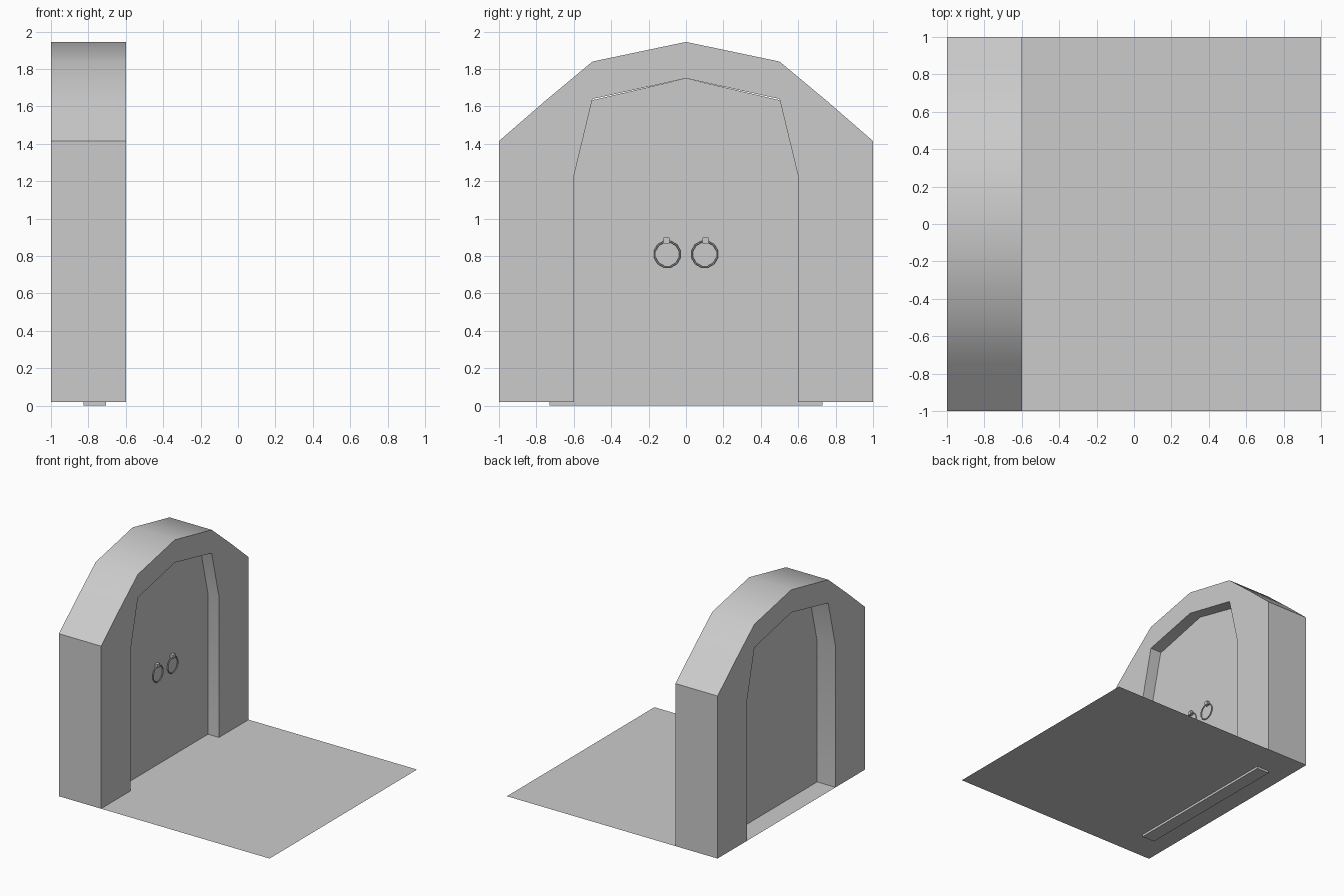
import bpy, bmesh, math
from mathutils import Matrix

if "Cube" in bpy.data.objects:
    bpy.data.objects.remove(bpy.data.objects["Cube"])


def make_object(name, bm):
    bmesh.ops.recalc_face_normals(bm, faces=bm.faces)
    mesh = bpy.data.meshes.new(name)
    bm.to_mesh(mesh)
    bm.free()
    obj = bpy.data.objects.new(name, mesh)
    bpy.context.collection.objects.link(obj)
    return obj


def extrude_profile(name, profile, x0, x1):
    """Solid from a (y, z) outline, extruded along x."""
    bm = bmesh.new()
    face = bm.faces.new([bm.verts.new((x0, y, z)) for y, z in profile])
    ext = bmesh.ops.extrude_face_region(bm, geom=[face], use_keep_orig=True)
    verts = [g for g in ext["geom"] if isinstance(g, bmesh.types.BMVert)]
    bmesh.ops.translate(bm, verts=verts, vec=(x1 - x0, 0, 0))
    return make_object(name, bm)


def mirrored(half):
    """Complete a right half outline that ends on y = 0."""
    return half + [(-y, z) for y, z in reversed(half[:-1])]


BASE = 0.02

# Floor sheet
bm = bmesh.new()
bmesh.ops.create_grid(bm, x_segments=1, y_segments=1, size=1,
                      matrix=Matrix.Translation((0, 0, BASE)))
make_object("floor", bm)

# Thick wall with a faceted arch outside and a doorway inside
outer = mirrored([(1, BASE), (1, 1.415), (0.75, 1.632), (0.5, 1.84), (0, 1.945)])
inner = mirrored([(0.6, BASE), (0.6, 1.225), (0.5, 1.64), (0, 1.75)])
wall = extrude_profile("arch_wall", outer + inner[::-1], -1, -0.6)
bpy.context.view_layer.objects.active = wall
wall.select_set(True)
bpy.ops.object.shade_smooth_by_angle(angle=math.radians(35))
wall.select_set(False)

for side, label in ((-1, "left"), (1, "right")):
    # Door leaf, its outer edge tucked into the wall
    leaf = [(0, 0), (0.73, 0), (0.73, 1.22), (0.61, 1.608), (0, 1.75)]
    extrude_profile(label + "_door", [(side * y, z) for y, z in leaf], -0.825, -0.705)

    # Hanging ring handle
    bpy.ops.mesh.primitive_torus_add(
        major_segments=12, minor_segments=6, major_radius=0.069, minor_radius=0.005,
        location=(-0.69, side * 0.1, 0.81), rotation=(math.radians(15), 0, 0))
    ring = bpy.context.object
    ring.name = label + "_ring"
    ring.rotation_euler = (0, math.radians(90), 0)
    ring.data.transform(Matrix.Rotation(math.radians(15), 4, "Z"))

    # Small block holding the ring
    bpy.ops.mesh.primitive_cube_add(size=1, location=(-0.694, side * 0.104, 0.884))
    mount = bpy.context.object
    mount.name = label + "_ring_mount"
    mount.scale = (0.03, 0.034, 0.032)
